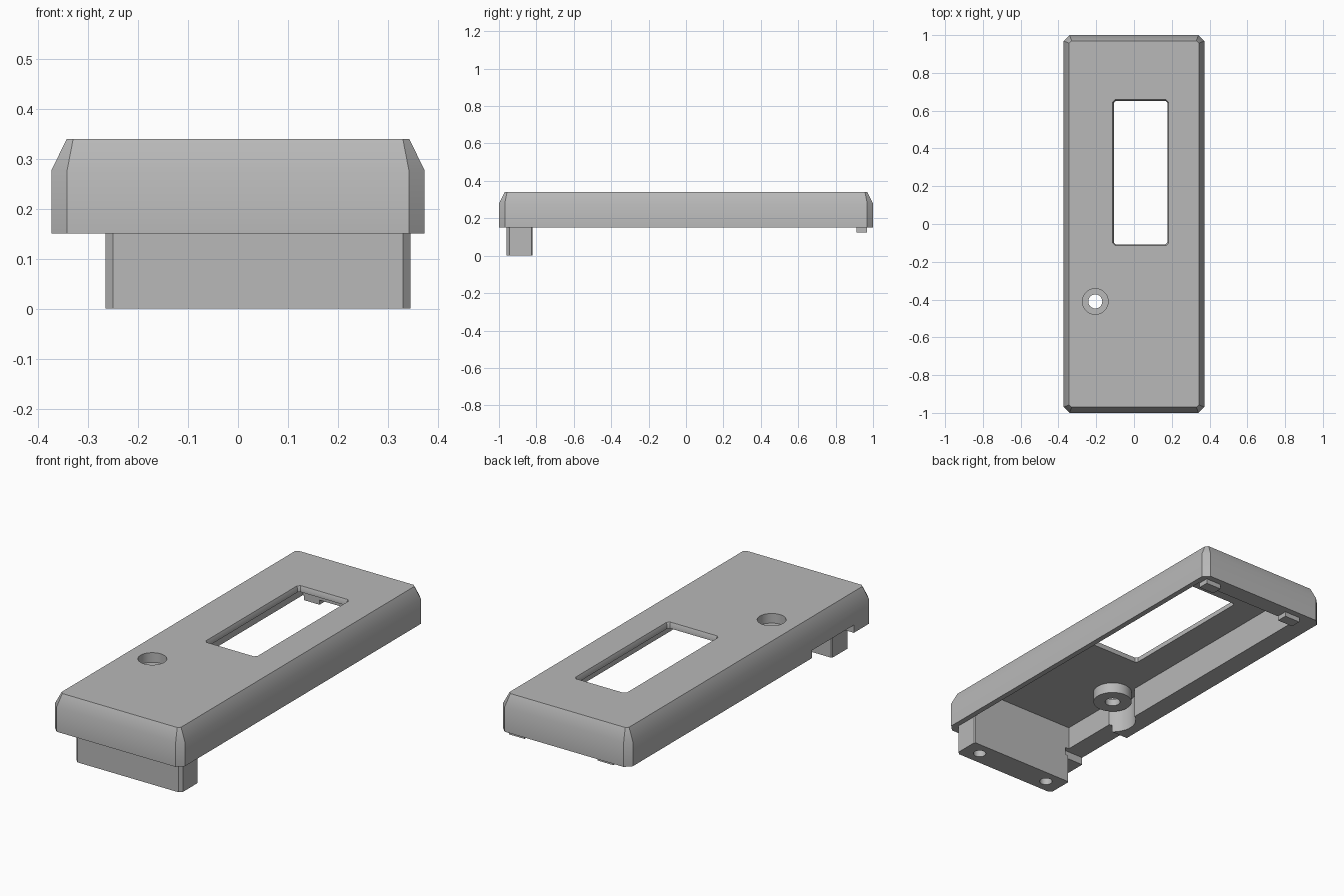
import bpy, bmesh, math

old = bpy.data.objects.get("Cube")
if old:
    bpy.data.objects.remove(old, do_unlink=True)

grey = bpy.data.materials.new("plain_grey")
grey.use_nodes = True
grey.diffuse_color = (0.48, 0.48, 0.48, 1)
grey.node_tree.nodes["Principled BSDF"].inputs["Base Color"].default_value = grey.diffuse_color


def chamfered(x0, x1, y0, y1, front, back=None):
    """Rectangle outline with cut corners."""
    f, b = front, front if back is None else back
    return [(x0 + f, y0), (x1 - f, y0), (x1, y0 + f), (x1, y1 - b),
            (x1 - b, y1), (x0 + b, y1), (x0, y1 - b), (x0, y0 + f)]


def circle(cx, cy, r, n=48):
    return [(cx + r * math.cos(math.tau * i / n), cy + r * math.sin(math.tau * i / n))
            for i in range(n)]


def loft(name, sections):
    """Closed solid through (height, outline) sections."""
    bm = bmesh.new()
    rings = [[bm.verts.new((x, y, z)) for x, y in pts] for z, pts in sections]
    n = len(rings[0])
    for low, high in zip(rings, rings[1:]):
        for i in range(n):
            j = (i + 1) % n
            bm.faces.new((low[i], low[j], high[j], high[i]))
    bm.faces.new(rings[0][::-1])
    bm.faces.new(rings[-1])
    mesh = bpy.data.meshes.new(name)
    bm.to_mesh(mesh)
    bm.free()
    mesh.materials.append(grey)
    ob = bpy.data.objects.new(name, mesh)
    bpy.context.collection.objects.link(ob)
    return ob


def prism(name, pts, z0, z1):
    return loft(name, [(z0, pts), (z1, pts)])


def box(name, x0, x1, y0, y1, z0, z1):
    return prism(name, [(x0, y0), (x1, y0), (x1, y1), (x0, y1)], z0, z1)


def combine(target, tool, operation="DIFFERENCE"):
    mod = target.modifiers.new("cut", "BOOLEAN")
    mod.operation, mod.solver, mod.object = operation, "EXACT", tool
    bpy.context.view_layer.objects.active = target
    bpy.ops.object.modifier_apply(modifier=mod.name)
    bpy.data.objects.remove(tool, do_unlink=True)


MID = 0.04                 # centre line of the cavity
IN_L, IN_R = -0.265, 0.345  # cavity sides
RIM, ROOF, TOP = 0.15, 0.31, 0.34
SX, SY = -0.205, -0.41      # screw position

# Cover shell with sloped top edges and cut corners
wall = chamfered(-0.373, 0.373, -1, 1, 0.031)
cap = chamfered(-0.343, 0.343, -0.97, 0.97, 0.013)
shell = loft("cover_shell", [(RIM, wall), (0.278, wall), (TOP, cap)])

# Hollow underside, screw clearance and cable notch in the side wall
combine(shell, box("cavity", IN_L, IN_R, -0.82, 0.91, 0.1, ROOF))
combine(shell, prism("clearance", circle(SX, SY, 0.115), 0.1, ROOF))
combine(shell, box("notch", -0.45, IN_L + 0.02, -0.845, -0.5, 0.1, 0.19))

# Display window with a slightly flared lip
hole = chamfered(-0.107, 0.177, -0.108, 0.652, 0.01)
lip = chamfered(-0.113, 0.183, -0.114, 0.658, 0.013)
combine(shell, loft("window", [(0.28, hole), (0.325, hole), (TOP, lip), (0.36, lip)]))

# Screw boss with counterbore
combine(shell, prism("boss", circle(SX, SY, 0.095), 0.255, 0.325), "UNION")
combine(shell, prism("counterbore", circle(SX, SY, 0.068), 0.29, 0.4))
combine(shell, prism("screw_hole", circle(SX, SY, 0.037), 0.2, 0.4))

# Mounting block with two blind holes
block = prism("mounting_block", chamfered(IN_L, IN_R, -0.96, -0.82, 0.015, 0.005), 0, RIM)
for side in (-1, 1):
    combine(block, prism("pilot", circle(MID + side * 0.215, -0.89, 0.031, 32), -0.05, 0.13))

# Locating tabs on the back rim
tabs = [box("locating_tab_" + n, MID + s * 0.255 - 0.045, MID + s * 0.255 + 0.045,
            0.912, 0.968, 0.125, RIM + 0.005) for n, s in (("right", -1), ("left", 1))]

# Smooth shading with sharp edges kept
bpy.ops.object.select_all(action="DESELECT")
for ob in [shell, block] + tabs:
    ob.select_set(True)
bpy.context.view_layer.objects.active = shell
bpy.ops.object.shade_smooth_by_angle(angle=math.radians(30))
